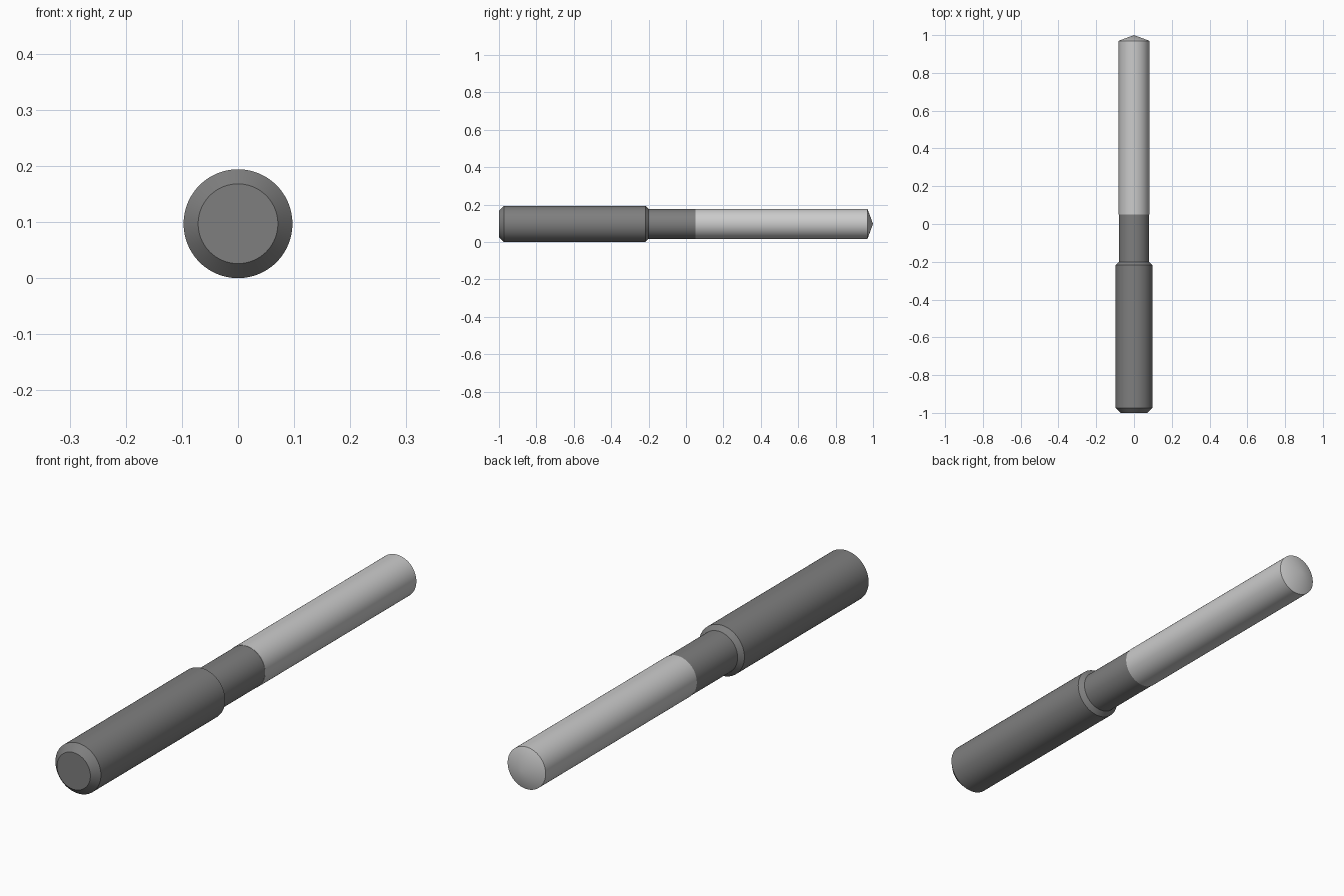
import bpy, bmesh, math

if "Cube" in bpy.data.objects:
    bpy.data.objects.remove(bpy.data.objects["Cube"])

R = 0.097      # shank radius, also the height of the axis
SEGS = 96


def material(name, grey):
    m = bpy.data.materials.new(name)
    m.diffuse_color = (grey, grey, grey, 1)
    m.use_nodes = True
    m.node_tree.nodes["Principled BSDF"].inputs["Base Color"].default_value = m.diffuse_color
    return m


def turned(name, profile, mat):
    """Closed solid of revolution about the y axis from (radius, y) points."""
    bm = bmesh.new()
    rings = []
    for r, y in profile:
        if r == 0:
            rings.append([bm.verts.new((0, y, R))])
        else:
            rings.append([bm.verts.new((r * math.cos(2 * math.pi * i / SEGS), y,
                                        R + r * math.sin(2 * math.pi * i / SEGS)))
                          for i in range(SEGS)])
    for a, b in zip(rings, rings[1:]):
        for i in range(SEGS):
            j = (i + 1) % SEGS
            if len(b) == 1:
                bm.faces.new((a[i], a[j], b[0]))
            else:
                bm.faces.new((a[i], a[j], b[j], b[i]))
    for ring in (rings[0], rings[-1]):
        if len(ring) > 1:
            bm.faces.new(ring)
    bmesh.ops.recalc_face_normals(bm, faces=bm.faces)
    me = bpy.data.meshes.new(name)
    bm.to_mesh(me)
    bm.free()
    me.materials.append(mat)
    ob = bpy.data.objects.new(name, me)
    bpy.context.collection.objects.link(ob)
    bpy.ops.object.select_all(action='DESELECT')
    ob.select_set(True)
    bpy.context.view_layer.objects.active = ob
    bpy.ops.object.shade_smooth_by_angle(angle=math.radians(15))
    return ob


dark = material("dark_steel", 0.21)
light = material("light_steel", 0.6)

# Chamfered shank stepping down to the neck
turned("shank", [(0.071, -1), (R, -0.973), (R, -0.217), (0.08, -0.2), (0.08, 0.05)], dark)

# Cutting length with conical point
turned("cutting_section", [(0.081, 0.05), (0.081, 0.97), (0, 1)], light)
